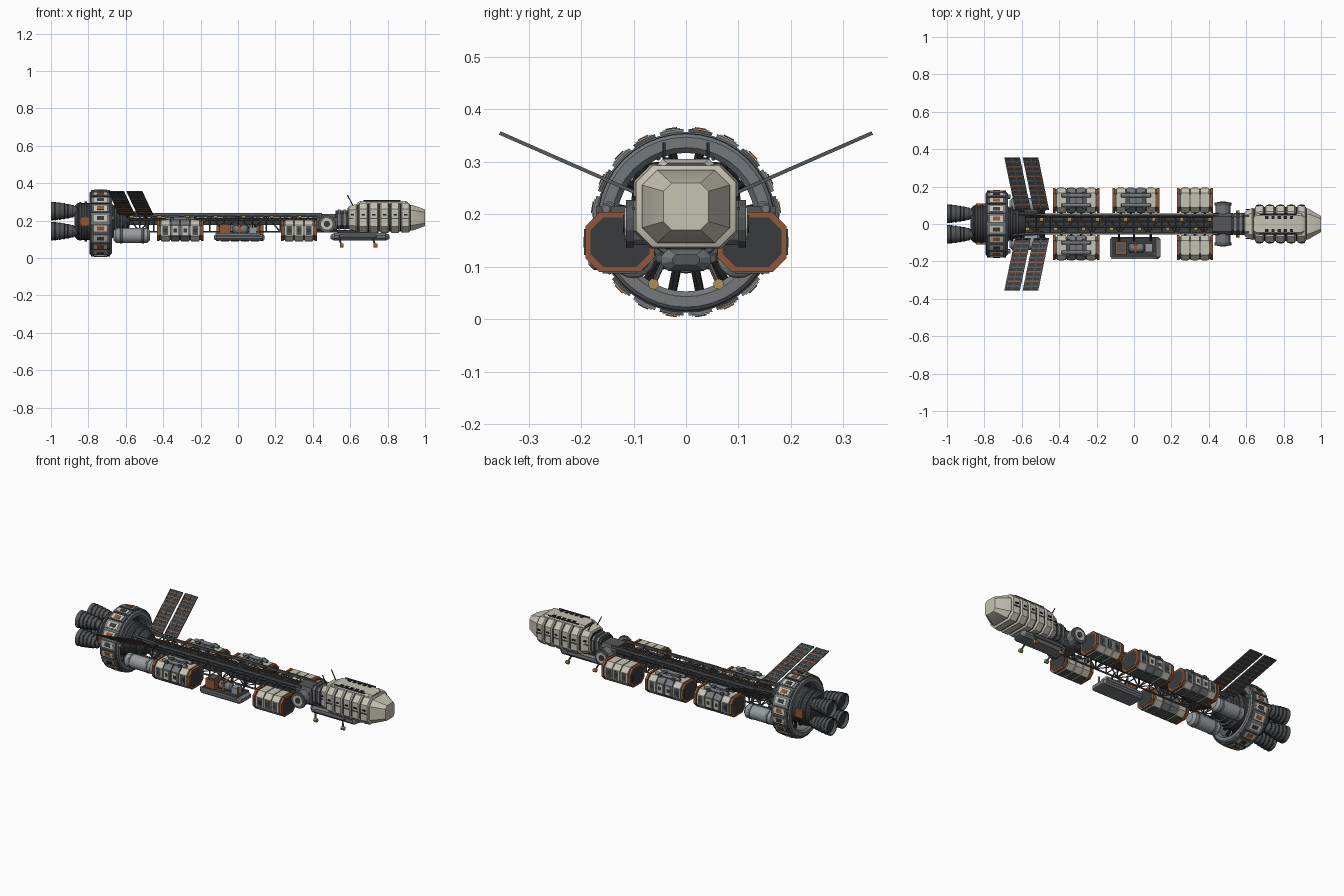
import bpy, bmesh
from math import sin, cos, pi, tau, radians, copysign, sqrt
from mathutils import Vector

if "Cube" in bpy.data.objects:
    bpy.data.objects.remove(bpy.data.objects["Cube"])


def grey(value):
    return value * .92, value, value * 1.06


COLOURS = {"cream": (.56, .54, .45), "light_grey": grey(.33), "mid_grey": grey(.19), "steel": grey(.095),
           "dark": grey(.044), "black": grey(.014), "rust": (.28, .095, .04), "gold": (.44, .27, .1)}
CREAM, LIGHT, MID, STEEL, DARK, BLACK, RUST, GOLD = range(len(COLOURS))
MATERIALS = []
for label, rgb in COLOURS.items():
    material = bpy.data.materials.new(label)
    material.use_nodes = True
    material.diffuse_color = (*rgb, 1)
    material.node_tree.nodes["Principled BSDF"].inputs["Base Color"].default_value = (*rgb, 1)
    MATERIALS.append(material)

SIDES = {"left": 1, "right": -1}
CORNERS = ((-1, -1), (1, -1), (1, 1), (-1, 1))


def finish(name, bm):
    bmesh.ops.recalc_face_normals(bm, faces=bm.faces)
    for face in bm.faces:
        face.smooth = True
    mesh = bpy.data.meshes.new(name)
    bm.to_mesh(mesh)
    bm.free()
    mesh.set_sharp_from_angle(angle=radians(28))
    for material in MATERIALS:
        mesh.materials.append(material)
    bpy.context.collection.objects.link(bpy.data.objects.new(name, mesh))


def skin(bm, rings, mat, cap=None, loop=False):
    rings = [[bm.verts.new(point) for point in ring] for ring in rings]
    pairs = list(zip(rings, rings[1:] + rings[:1]))
    for near, far in pairs if loop else pairs[:-1]:
        for i in range(len(near)):
            bm.faces.new((near[i - 1], near[i], far[i], far[i - 1])).material_index = mat
    if not loop:
        for ring in (rings[0], rings[-1]):
            bm.faces.new(ring).material_index = mat if cap is None else cap


def block(bm, centre, size, mat):
    x, y, z = centre
    length, width, height = (s / 2 for s in size)
    skin(bm, [[(x + e * length, y + a * width, z + b * height) for a, b in CORNERS] for e in (-1, 1)], mat)


def octagon(x, y, z, w, h, bevel):
    points = []
    for i in range(8):
        c, s = cos((i + .5) * pi / 4), sin((i + .5) * pi / 4)
        wide = abs(c) > abs(s)
        points.append((x, y + copysign(w if wide else w - bevel, c), z + copysign(h - bevel if wide else h, s)))
    return points


def prism(bm, start, end, y, z, w, h, bevel, mat, taper=0, cap=None):
    rings = [octagon(start + taper, y, z, w, h, bevel), octagon(end - taper, y, z, w, h, bevel)]
    if taper:
        ends = [octagon(x, y, z, w - taper, h - taper / 2, bevel / 2) for x in (start, end)]
        rings = [ends[0], *rings, ends[1]]
    skin(bm, rings, mat, cap)


def lathe(bm, y, z, profile, mat, sides=20, cap=None, loop=False):
    turns = [tau * i / sides for i in range(sides)]
    skin(bm, [[(x, y + r * cos(t), z + r * sin(t)) for t in turns] for x, r in profile], mat, cap, loop)


def barrel(bm, start, end, y, z, r, bevel, mat):
    lathe(bm, y, z, [(start, r - bevel), (start + bevel, r), (end - bevel, r), (end, r - bevel)], mat)


def hoop(bm, x, z, r, length, thick, bevel, mat):
    outline = octagon(0, x, r, length, thick, bevel)
    lathe(bm, 0, z, [point[1:] for point in outline], mat, 40, loop=True)


def rod(bm, start, end, r, mat, sides=6):
    start, end = Vector(start), Vector(end)
    u = (end - start).orthogonal().normalized()
    v = (end - start).normalized().cross(u)
    turns = [tau * i / sides for i in range(sides)]
    skin(bm, [[p + (u * cos(t) + v * sin(t)) * r for t in turns] for p in (start, end)], mat)


# Engine nozzles
THROAT, MOUTH = -.86, -1
for row, z in {"upper": .25, "lower": .143}.items():
    for side, s in SIDES.items():
        bm = bmesh.new()
        steps = [i / 6 for i in range(7)]
        outer = [(THROAT + (MOUTH - THROAT) * t, .02 + .03 * sqrt(t)) for t in steps]
        inner = [(x, r - .005) for x, r in outer[:1:-1]]
        lathe(bm, s * .055, z, outer + inner, STEEL, cap=BLACK)
        for x, r in outer[1:-1]:
            barrel(bm, x - .004, x + .004, s * .055, z, r + .002, .001, DARK)
        finish(f"{row}_{side}_nozzle", bm)

# Engine block and hub
HUB_Z = .195
bm = bmesh.new()
barrel(bm, -.875, -.66, 0, HUB_Z, .1, .02, DARK)
lathe(bm, 0, HUB_Z, [(-.68, .09), (-.61, .07), (-.58, .05)], DARK)
for x, r in ((-.85, .1), (-.82, .105), (-.66, .09), (-.63, .08)):
    barrel(bm, x, x + .012, 0, HUB_Z, r + .003, .002, STEEL)
for s in SIDES.values():
    block(bm, (-.82, s * .1, HUB_Z), (.05, .02, .05), RUST)
    rod(bm, (-.66, s * .06, .25), (-.5, s * .05, .235), .008, STEEL)
finish("engine_hub", bm)

# Habitat ring with stepped outer plates
RING_X, RING_Z, PLATES = -.735, .185, 20
bm = bmesh.new()
hoop(bm, RING_X, RING_Z, .152, .06, .02, .01, MID)
hoop(bm, RING_X, RING_Z, .166, .054, .004, .001, DARK)
for i in range(PLATES):
    middle = tau * (i + .5) / PLATES
    for tier, mat in enumerate((MID if i % 2 else STEEL, CREAM, DARK if i % 2 else RUST)):
        spread, length, r = .13 - tier * .035, .05 - tier * .016, .172 + tier * .002
        skin(bm, [[(RING_X + a * length, (r + b * .006) * cos(t), RING_Z + (r + b * .006) * sin(t))
                   for a, b in CORNERS] for t in (middle - spread, middle, middle + spread)], mat)
finish("habitat_ring", bm)

# Ring spokes and side pods
bm = bmesh.new()
for i in range(16):
    y, z = cos(tau * (i + .5) / 16), sin(tau * (i + .5) / 16)
    rod(bm, *[(RING_X, r * y, RING_Z + r * z) for r in (.08, .136)], .009, BLACK)
for s in SIDES.values():
    barrel(bm, -.68, -.66, s * .147, .213, .012, .003, MID)
finish("ring_spokes", bm)

# Truss with zigzag bracing and inner conduits
BACK, FRONT, HALF, FLOOR, DECK, BAYS = -.6, .45, .05, .14, .232, 14
bm = bmesh.new()
SPAN = FRONT - BACK
MIDDLE = BACK + SPAN / 2
block(bm, (MIDDLE, 0, HUB_Z), (SPAN, .07, .04), DARK)
stops = [BACK + SPAN * i / BAYS for i in range(BAYS + 1)]
for s in SIDES.values():
    block(bm, (MIDDLE, s * HALF, DECK), (SPAN, .01, .016), STEEL)
    for y, z, r, mat in ((HALF, FLOOR, .005, STEEL), (.042, .205, .009, DARK), (.015, .222, .004, STEEL)):
        rod(bm, (BACK, s * y, z), (FRONT, s * y, z), r, mat)
for i, (x, ahead) in enumerate(zip(stops, stops[1:])):
    flip = 1 if i % 2 else -1
    low, high = (FLOOR, DECK)[::flip]
    for y in (-HALF, HALF):
        rod(bm, (x, y, low), (ahead, y, high), .004, STEEL)
        rod(bm, (x, y, low), (x, y, high), .004, STEEL)
    for z, mat in ((FLOOR, STEEL), (DECK, RUST)):
        rod(bm, (x, -flip * HALF, z), (ahead, flip * HALF, z), .003, mat)
        rod(bm, (x, -HALF, z), (x, HALF, z), .003, STEEL)
    block(bm, (x + .03, flip * .027, .22), (.02, .014, .016), GOLD)
finish("truss", bm)


# Solar wings, swept back and raised
def slab(bm, root, tip, begin, stop, left, right, thick, mat):
    up = (tip - root).cross(Vector((1, 0, 0))).normalized() * thick
    middle, reach = (left + right) / 2, (right - left) / 2
    skin(bm, [[root.lerp(tip, t) + Vector((middle + a * reach, 0, 0)) + up * b for a, b in CORNERS]
              for t in (begin, stop)], mat)


CHORD, CELLS = .077, 11
for side, s in SIDES.items():
    bm = bmesh.new()
    for x in (-.69, -.592):
        root, tip = Vector((x + .058, s * .075, DECK)), Vector((x, s * .355, .355))
        slab(bm, root, tip, 0, 1, 0, CHORD, .002, DARK)
        for edge in (0, CHORD / 2, CHORD):
            slab(bm, root, tip, 0, 1, edge - .003, edge + .003, .0035, STEEL)
        for k in range(CELLS):
            slab(bm, root, tip, k / CELLS, (k + .3) / CELLS, 0, CHORD, .003, RUST if k % 2 else STEEL)
        rod(bm, (x + .1, s * .04, .215), root + Vector((CHORD / 2, 0, 0)), .008, DARK)
    finish(f"{side}_solar_wing", bm)

# Fuel tanks
for side, s in SIDES.items():
    bm = bmesh.new()
    y, z = s * .1, .12
    barrel(bm, -.665, -.47, y, z, .04, .014, LIGHT)
    for x in (-.63, -.515):
        barrel(bm, x, x + .012, y, z, .042, .001, MID)
        rod(bm, (x + .03, y, z), (x + .03, s * HALF, HUB_Z), .009, DARK)
    finish(f"{side}_fuel_tank", bm)


# Cargo containers: steel core, rust end frames, cream shell bands and doors
def container(name, s, start, end, piped):
    bm = bmesh.new()
    y, z, w, h, bevel = s * .126, .147, .066, .057, .027
    prism(bm, start + .002, end - .002, y, z, w - .006, h - .006, bevel, STEEL)
    for x, inward in ((start, 1), (end, -1)):
        prism(bm, x, x + inward * .014, y, z, w, h, bevel, RUST)
        prism(bm, x - inward * .001, x + inward * .005, y, z, w - .01, h - .01, bevel - .003, DARK)
    bands = 4 if piped else 3
    pitch = (end - start - .036) / bands
    for i in range(bands):
        x = start + .018 + (i + .5) * pitch
        plain = piped and 0 < i < bands - 1
        prism(bm, x - pitch * .45, x + pitch * .45, y, z, w, h, bevel, MID if plain else CREAM)
        block(bm, (x, y + s * w, z), (pitch * .55, .005, .05), CREAM if plain else STEEL)
        block(bm, (x, y + s * w, z), (pitch * .35, .007, .02), DARK)
        block(bm, (x, y, z - h), (pitch * .8, w, .005), STEEL)
        rod(bm, (x, y - s * .05, .165), (x, s * HALF, .18), .007, DARK)
    if piped:
        for offset in (-.026, .026):
            barrel(bm, start + .045, end - .045, y + offset, z + h + .006, .01, .003, MID)
        for x in (start + .08, end - .08):
            block(bm, (x, y, z + h + .005), (.02, .09, .014), STEEL)
    finish(name, bm)


for side, s in SIDES.items():
    container(f"{side}_rear_container", s, -.433, -.185, True)
    container(f"{side}_front_container", s, .23, .422, False)
container("left_middle_container", 1, -.115, .135, True)

# Open cargo pallet with its load
bm = bmesh.new()
y, top = -.128, .126
prism(bm, -.128, .143, y, .11, .058, .016, .01, MID, taper=.012)
block(bm, (0, y, top), (.24, .1, .004), DARK)
for edge in (-.055, .055):
    block(bm, (0, y + edge, top), (.24, .006, .014), MID)
block(bm, (-.07, y, top + .027), (.06, .07, .054), RUST)
block(bm, (-.07, y, top + .055), (.04, .05, .006), STEEL)
barrel(bm, -.03, .055, y, .152, .024, .008, MID)
block(bm, (.008, y, top + .027), (.015, .054, .054), RUST)
block(bm, (.08, y, top + .02), (.04, .045, .04), LIGHT)
rod(bm, (.11, y - .03, top), (.11, y - .03, .18), .006, GOLD)
for x in (-.08, 0, .09):
    rod(bm, (x, y + .04, top), (x, -HALF, .17), .006, DARK)
finish("cargo_pallet", bm)

# Docking hub and neck
bm = bmesh.new()
port_x, port_z, port_y = .475, .182, .1
prism(bm, .42, .53, 0, .185, .06, .05, .02, STEEL)
rod(bm, (port_x, -port_y, port_z), (port_x, port_y, port_z), .042, MID, 12)
for s in SIDES.values():
    for tier, mat in enumerate((STEEL, CREAM, DARK)):
        rod(bm, (port_x, s * port_y, port_z), (port_x, s * (port_y + .014 + tier * .003), port_z),
            .047 - tier * .015, mat, 12)
prism(bm, .52, .61, 0, .205, .055, .05, .02, DARK)
for x in (.535, .565):
    prism(bm, x, x + .012, 0, .205, .06, .054, .02, MID)
finish("docking_neck", bm)

# Command module: dark hull, cream plating bands and a faceted nose
TAIL, SHOULDER, NOSE, BANDS = .585, .925, 1, 6


def hull(x, grow=0):
    w = min(.092, .055 + (x - TAIL) / 2, .043 + (NOSE - x) * .52)
    return octagon(x, 0, .215, w + grow, .02 + w * .57 + grow, w * .36)


bm = bmesh.new()
skin(bm, [hull(x) for x in (TAIL, .66, .9, SHOULDER)], DARK)
pitch = (SHOULDER - TAIL) / BANDS
for i in range(BANDS):
    x = TAIL + i * pitch
    skin(bm, [hull(x + t * pitch, grow) for t, grow in ((.05, 0), (.15, .008), (.83, .008), (.94, 0))], CREAM)
    side_y = max(point[1] for point in hull(x + pitch / 2, .008))
    for s in SIDES.values():
        block(bm, (x + pitch / 2, s * side_y, .211), (pitch * .65, .005, .006), STEEL)
        block(bm, (x + pitch / 2, s * side_y, .23), (pitch * .33, .007, .008), BLACK)
skin(bm, [hull(SHOULDER, .002), hull(SHOULDER + .005, .004), hull(NOSE)], CREAM)
finish("command_module", bm)

# Roof deck, vents and antennas
bm = bmesh.new()
prism(bm, .64, .91, 0, .285, .055, .02, .01, CREAM, taper=.015, cap=STEEL)
for s in SIDES.values():
    rod(bm, (.67, s * .052, .306), (.87, s * .052, .306), .004, DARK)
    for i in range(5):
        block(bm, (.71 + i * .033, s * .035, .305), (.018, .014, .006), BLACK)
    rod(bm, (.62, s * .042, .27), (.585, s * .042, .336), .003, DARK)
finish("roof_deck", bm)

# Belly lander with legs and feet
bm = bmesh.new()
prism(bm, .495, .81, 0, .113, .048, .021, .014, MID, taper=.022, cap=STEEL)
block(bm, (.64, 0, .14), (.22, .06, .02), DARK)
for s in SIDES.values():
    barrel(bm, .54, .74, s * .05, .116, .01, .003, STEEL)
    for x in (.555, .735):
        foot = Vector((x, s * .062, .067))
        rod(bm, (x - .015, s * .045, .105), foot, .005, STEEL)
        rod(bm, foot - Vector((.01, 0, 0)), foot + Vector((.01, 0, 0)), .011, GOLD)
finish("belly_lander", bm)
